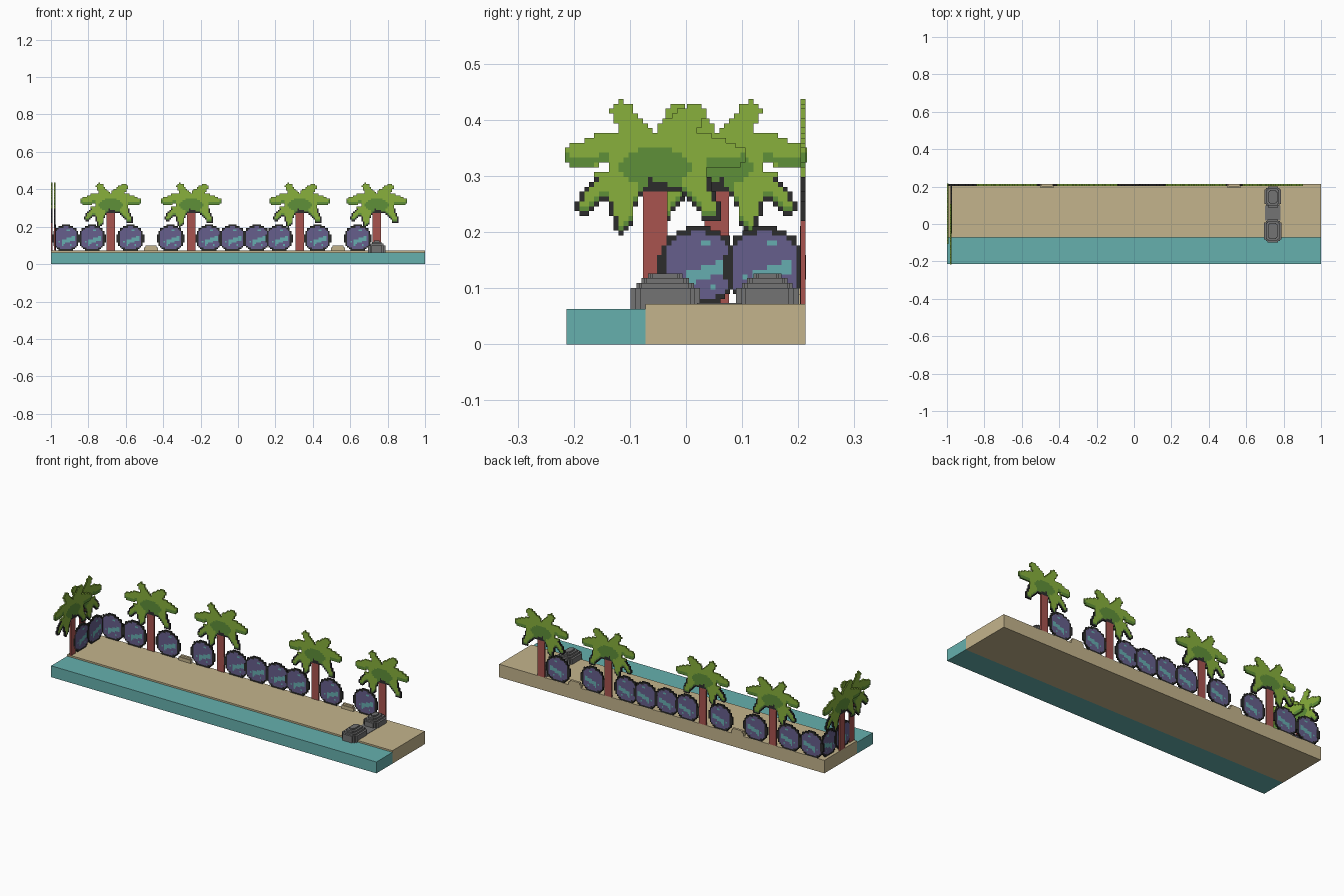
import bpy, bmesh, math
from mathutils import Vector

if "Cube" in bpy.data.objects:
    bpy.data.objects.remove(bpy.data.objects["Cube"])

V = 0.0087          # size of one block
GROUND = 0.072      # top of the sand


def material(name, hex_code):
    srgb = [int(hex_code[k:k + 2], 16) / 255 for k in (0, 2, 4)]
    col = [c / 12.92 if c <= 0.04045 else ((c + 0.055) / 1.055) ** 2.4 for c in srgb] + [1]
    m = bpy.data.materials.new(name)
    m.use_nodes = True
    m.diffuse_color = col
    m.node_tree.nodes["Principled BSDF"].inputs["Base Color"].default_value = col
    return m


WATER = material("water_teal", "66B0AE")
SAND = material("sand", "C4B48C")
LIGHT = material("leaf_light", "88B03C")
MID = material("leaf_mid", "5F9038")
DARK = material("outline_dark", "2C2C2C")
BARK = material("trunk_red", "A8544F")
PURPLE = material("bush_purple", "665F8C")
TEAL = material("bush_teal", "66AEB0")
STONE = material("stone_grey", "737373")


def add_object(name, mesh, loc=(0, 0, 0), turn=0):
    ob = bpy.data.objects.new(name, mesh)
    ob.location = loc
    ob.rotation_euler.z = math.radians(turn)
    bpy.context.collection.objects.link(ob)
    return ob


def prism(name, outline, z0, z1, mat):
    """Extrude a flat outline from z0 up to z1."""
    bm = bmesh.new()
    low = [bm.verts.new((x, y, z0)) for x, y in outline]
    high = [bm.verts.new((x, y, z1)) for x, y in outline]
    bm.faces.new(low[::-1])
    bm.faces.new(high)
    n = len(outline)
    for k in range(n):
        m = (k + 1) % n
        bm.faces.new((low[k], low[m], high[m], high[k]))
    me = bpy.data.meshes.new(name)
    bm.to_mesh(me)
    bm.free()
    me.materials.append(mat)
    return add_object(name, me)


def box(name, x0, x1, y0, y1, z0, z1, mat):
    return prism(name, [(x0, y0), (x1, y0), (x1, y1), (x0, y1)], z0, z1, mat)


def block_plate(name, cells, mats):
    """One-block-thick plate from {(column, row): material index}."""
    bm = bmesh.new()
    h = V / 2
    sides = {(1, 0): ((1, 0), (1, 1)), (-1, 0): ((0, 1), (0, 0)),
             (0, 1): ((1, 1), (0, 1)), (0, -1): ((0, 0), (1, 0))}
    for (i, j), mi in cells.items():
        def v(a, b, y):
            return bm.verts.new(((i - 0.5 + a) * V, y, (j + b) * V))
        quads = [[v(0, 0, -h), v(1, 0, -h), v(1, 1, -h), v(0, 1, -h)],
                 [v(0, 1, h), v(1, 1, h), v(1, 0, h), v(0, 0, h)]]
        for (di, dj), (p, q) in sides.items():
            if (i + di, j + dj) not in cells:
                quads.append([v(*p, h), v(*q, h), v(*q, -h), v(*p, -h)][::-1])
        for q in quads:
            bm.faces.new(q).material_index = mi
    bmesh.ops.remove_doubles(bm, verts=bm.verts, dist=1e-5)
    bmesh.ops.recalc_face_normals(bm, faces=bm.faces)
    me = bpy.data.meshes.new(name)
    bm.to_mesh(me)
    bm.free()
    for m in mats:
        me.materials.append(m)
    return me


# Fronds: root, bend, tip, half width
FRONDS = [((0, .32), (-.03, .37), (-.06, .415), .025),
          ((0, .33), (-.08, .35), (-.142, .338), .026),
          ((0, .31), (-.09, .285), (-.128, .245), .021),
          ((-.02, .31), (-.055, .27), (-.06, .215), .023),
          ((0, .32), (.035, .375), (.068, .41), .028),
          ((0, .33), (.08, .35), (.142, .335), .026),
          ((0, .31), (.07, .29), (.1, .235), .024)]


def in_frond(p):
    for root, bend, tip, w in FRONDS:
        pts = [Vector(q) for q in (root, bend, tip)]
        for k in (0, 1):
            a, d = pts[k], pts[k + 1] - pts[k]
            t = max(0, min(1, (p - a).dot(d) / d.dot(d)))
            width = w * (1 + 0.15 * t) if k == 0 else w * (1.15 - 0.4 * t)
            if (p - a - d * t).length < width:
                return True
    return False


def palm_cells():
    leaf = {}
    for i in range(-18, 19):
        for j in range(10, 42):
            if in_frond(Vector((i * V, GROUND + (j + .5) * V))):
                leaf[i, j] = 0
    cells = {}
    # Trunk and shadowed crown base
    for i in range(-2, 3):
        for j in range(0, 25):
            cells[i, j] = 3 if j < 23 else 2
    for (i, j) in leaf:
        u, z = i * V, GROUND + (j + .5) * V
        edge = (i, j - 1) not in leaf or (i + (1 if i > 0 else -1), j) not in leaf
        if edge and z < .30 or edge and abs(u) < .04 and z < .32:
            cells[i, j] = 2
        elif (u / .062) ** 2 + ((z - .315) / .035) ** 2 < 1:
            cells[i, j] = 1
        elif (i, j - 2) not in leaf and z < .36:
            cells[i, j] = 1
        else:
            cells[i, j] = 0
    return cells


def bush_cells():
    cells = {}
    for i in range(-8, 9):
        for j in range(0, 16):
            u, z = i * V, (j + .5) * V
            d = (abs(u) / .071) ** 2.3 + (abs(z - .066) / .071) ** 2.3
            if d > 1:
                continue
            if d > .7 or j == 0:
                c = 0
            elif -.02 < u < .05 and abs(z - .052 - .35 * u) < .011:
                c = 2
            elif (i, j) in ((-2, 3), (3, 3), (1, 12), (2, 12), (-4, 5)):
                c = 2
            else:
                c = 1
            cells[i, j] = c
    return cells


# Ground
box("water", -1, 1, -.213, -.072, 0, .063, WATER)
box("sand_beach", -1, 1, -.072, .213, 0, GROUND, SAND)

# Palms along the back and the left-hand end
palm = block_plate("palm", palm_cells(), [LIGHT, MID, DARK, BARK])
BACK = .213 - V / 2
for n, x in enumerate((-.68, -.25, .33, .742)):
    add_object(f"back_palm_{n + 1}", palm, (x, BACK, GROUND))
add_object("side_palm_front", palm, (-.979, -.055, GROUND), 90)
add_object("side_palm_back", palm, (-1 + V / 2, .055, GROUND), -90)

# Bushes, neighbours set a hair apart in depth
bush = block_plate("bush", bush_cells(), [DARK, PURPLE, TEAL])
for n, x in enumerate((-.92, -.78, -.575, -.36, -.155, -.03, .1, .22, .425, .64)):
    add_object(f"back_bush_{n + 1}", bush, (x, BACK - .001 * (n % 2), GROUND))
for n, y in enumerate((.022, .14)):
    add_object(f"side_bush_{n + 1}", bush, (-.9785 + .001 * n, y, GROUND), 90)

# Low sand steps between the bushes
for n, x in enumerate((-.465, .535)):
    box(f"sand_step_{n + 1}", x - .037, x + .037, .196, .213, GROUND, .09, SAND)
    box(f"sand_step_top_{n + 1}", x - .03, x + .03, .2, .213, .09, .1, SAND)


# Stepped rocks
def rock(name, x, y, hx, hy, z0):
    levels = [(z0, .1, 0), (.1, .109, .011), (.109, .118, .02), (.118, .126, .031)]
    for k, (a, b, inset) in enumerate(levels):
        p, q, c = hx - inset, hy - inset, V * (2 if k == 0 else 1)
        corner = [(p, q - c), (p - c / 2, q - c), (p - c / 2, q - c / 2), (p - c, q - c / 2), (p - c, q)]
        outline = []
        for sx, sy in ((1, 1), (-1, 1), (-1, -1), (1, -1)):
            part = [(x + sx * u, y + sy * v) for u, v in corner]
            outline += part if sx * sy > 0 else part[::-1]
        prism(f"{name}_layer_{k + 1}", outline, a, b, STONE)


rock("front_rock", .742, -.037, .046, .062, .063)
rock("back_rock", .742, .145, .044, .056, GROUND)
box("rock_slab", .70, .784, .02, .1, GROUND - .01, GROUND + .002, STONE)
